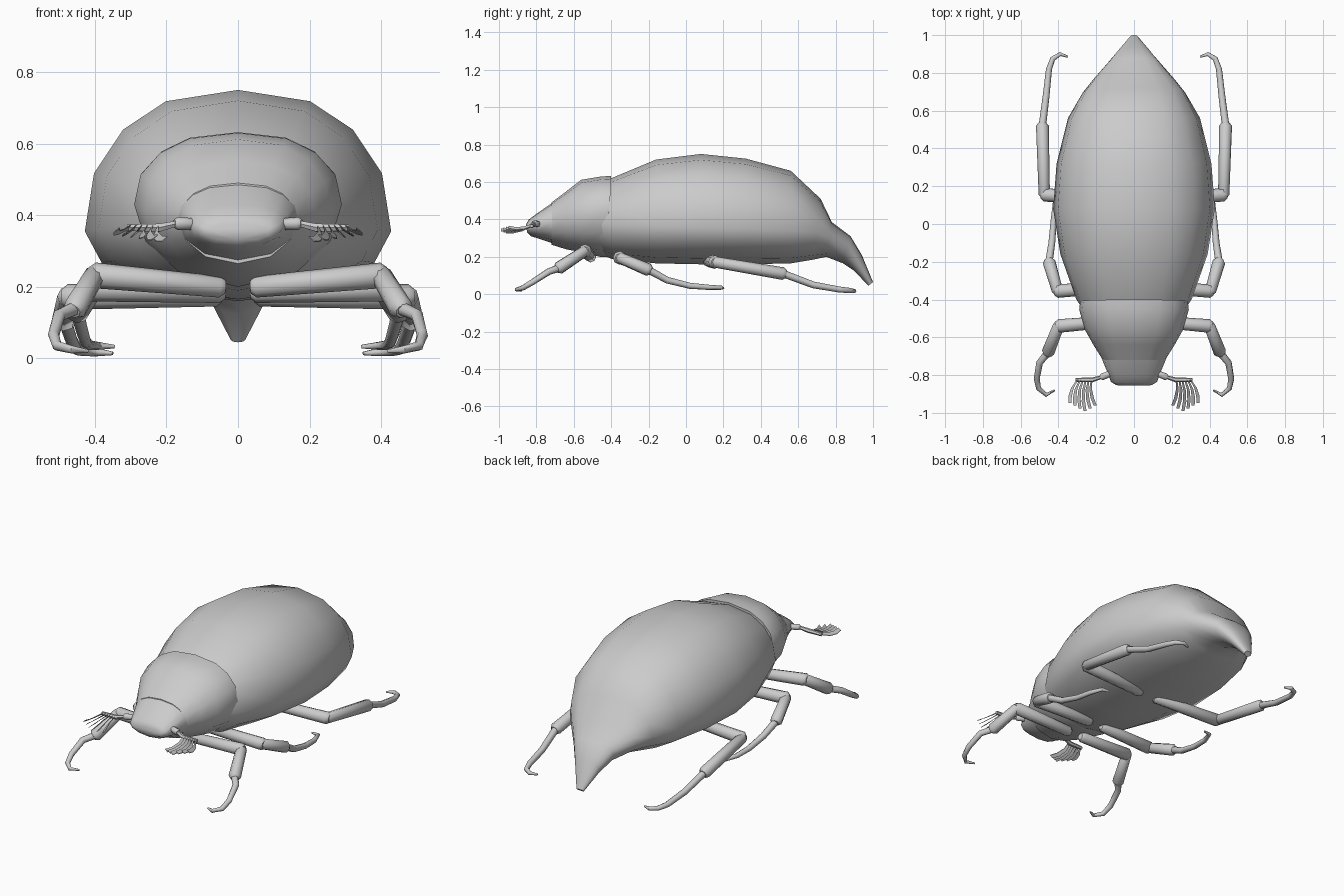
import bpy, bmesh, math
from mathutils import Vector

if "Cube" in bpy.data.objects:
    bpy.data.objects.remove(bpy.data.objects["Cube"])

shell_grey = bpy.data.materials.new("shell grey")
shell_grey.diffuse_color = (0.6, 0.6, 0.6, 1)
shell_grey.use_nodes = True
shell_grey.node_tree.nodes["Principled BSDF"].inputs["Base Color"].default_value = shell_grey.diffuse_color


def finish(name, bm, angle=50):
    bmesh.ops.recalc_face_normals(bm, faces=bm.faces)
    me = bpy.data.meshes.new(name)
    bm.to_mesh(me)
    bm.free()
    me.materials.append(shell_grey)
    ob = bpy.data.objects.new(name, me)
    bpy.context.collection.objects.link(ob)
    bpy.ops.object.select_all(action='DESELECT')
    ob.select_set(True)
    bpy.context.view_layer.objects.active = ob
    bpy.ops.object.shade_smooth_by_angle(angle=math.radians(angle))
    return ob


def skin(bm, rings):
    """Join rings of equal length and cap both ends."""
    vs = [[bm.verts.new(p) for p in r] for r in rings]
    n = len(vs[0])
    for a, b in zip(vs, vs[1:]):
        for i in range(n):
            j = (i + 1) % n
            bm.faces.new((a[i], a[j], b[j], b[i]))
    bm.faces.new(vs[0])
    bm.faces.new(vs[-1])


# Half cross-section: side factor, height factor (+ towards top, - towards belly)
HALF = [(0, 1), (.47, .92), (.75, .72), (.94, .41), (1, 0),
        (.89, -.45), (.55, -.84), (0, -1)]
SECTION = HALF + [(-x, z) for x, z in HALF[-2:0:-1]]


def body_part(name, stations):
    """Stations: top y, top z, belly y, belly z, half width, z of widest point."""
    bm = bmesh.new()
    rings = []
    for yt, zt, yb, zb, w, zs in stations:
        ring = []
        for x, h in SECTION:
            z = zs + h * ((zt - zs) if h > 0 else (zs - zb))
            y = yb + (yt - yb) * (z - zb) / (zt - zb)
            ring.append((x * w, y, z))
        rings.append(ring)
    skin(bm, rings)
    return finish(name, bm)


# Wing shell and pointed abdomen
body_part("abdomen", [
    (-.50, .56, -.50, .23, .24, .38),
    (-.40, .62, -.40, .19, .305, .37),
    (-.16, .72, -.16, .165, .39, .36),
    (.08, .75, .08, .16, .428, .355),
    (.32, .725, .32, .16, .41, .35),
    (.56, .66, .56, .165, .35, .34),
    (.72, .51, .68, .185, .27, .33),
    (.78, .385, .75, .20, .215, .30),
    (.88, .31, .84, .165, .13, .25),
    (.94, .21, .90, .125, .08, .17),
    (1.0, .065, .975, .045, .022, .055)])

# Neck shield with flared rear corners
body_part("thorax", [
    (-.40, .632, -.42, .20, .285, .44),
    (-.45, .63, -.46, .20, .29, .43),
    (-.56, .612, -.56, .225, .26, .41),
    (-.64, .55, -.64, .24, .215, .40),
    (-.72, .49, -.72, .265, .165, .385)])

# Head
body_part("head", [
    (-.64, .53, -.64, .26, .17, .39),
    (-.72, .485, -.72, .275, .168, .385),
    (-.80, .43, -.78, .295, .138, .37),
    (-.84, .40, -.83, .31, .122, .36),
    (-.855, .375, -.85, .33, .095, .353)])


def tube(bm, path, radii, sides=8):
    pts = [Vector(p) for p in path]
    rings = []
    for i, p in enumerate(pts):
        d = (pts[min(i + 1, len(pts) - 1)] - pts[max(i - 1, 0)]).normalized()
        u = d.cross(Vector((.1, .05, 1))).normalized()
        v = d.cross(u)
        rings.append([p + radii[i] * (u * math.cos(t) + v * math.sin(t))
                      for t in (2 * math.pi * k / sides for k in range(sides))])
    skin(bm, rings)


def segment(bm, a, b, ra, rb):
    """Straight limb segment with bevelled ends."""
    a, b = Vector(a), Vector(b)
    d = (b - a).normalized()
    tube(bm, [a - d * ra * .5, a, b, b + d * rb * .5],
         [ra * .6, ra, rb, rb * .6])


# Hip, knee, ankle, then foot path ending in a hooked tip
LEGS = {
    "front": [(.05, -.51, .20), (.40, -.54, .232), (.455, -.68, .14),
              (.50, -.735, .12), (.515, -.82, .065), (.505, -.87, .035),
              (.465, -.905, .025), (.42, -.88, .02)],
    "middle": [(.05, -.33, .185), (.405, -.355, .195), (.45, -.20, .13),
               (.435, -.10, .075), (.425, .02, .045), (.415, .12, .037),
               (.39, .19, .035), (.345, .20, .033)],
    "hind": [(.06, .12, .175), (.475, .155, .172), (.485, .52, .11),
             (.465, .68, .05), (.45, .82, .025), (.43, .875, .02),
             (.39, .90, .017), (.35, .885, .014)],
}

# Antenna stalk, club and fan blades, also mirrored
for side, s in (("right", 1), ("left", -1)):
    def m(p):
        return (p[0] * s, p[1], p[2])

    for pair, joints in LEGS.items():
        j = [m(p) for p in joints]
        bm = bmesh.new()
        segment(bm, j[0], j[1], .03, .036)
        segment(bm, j[1], j[2], .03, .034)
        tube(bm, j[2:], [.02, .018, .016, .014, .011, .005])
        finish(f"{pair}_leg_{side}", bm)

    bm = bmesh.new()
    segment(bm, m((.11, -.785, .375)), m((.17, -.81, .377)), .016, .018)
    tube(bm, [m(p) for p in ((.17, -.81, .377), (.22, -.825, .365),
                             (.31, -.825, .365))], [.009, .013, .010], 6)
    finish(f"antenna_{side}", bm)

    bm = bmesh.new()
    for k in range(6):
        t = k / 5
        x0, x1 = .225 + .075 * t, .205 + .135 * t
        tip = -.99 + .035 * abs(2 * t - .8)
        rings = []
        for f, bend, w in ((0, 0, .004), (.35, .012, .007), (.7, .010, .009), (1, 0, .008)):
            x = x0 + (x1 - x0) * f + bend
            y = -.825 + (tip + .825) * f
            z = .368 + (-.035 + .025 * t) * f - .012 * math.sin(f * math.pi)
            rings.append([m((x - w, y, z + .008)), m((x + w, y, z - .005)),
                          m((x + w, y, z - .008)), m((x - w, y, z + .005))])
        skin(bm, rings)
    finish(f"antenna_fan_{side}", bm, 30)
